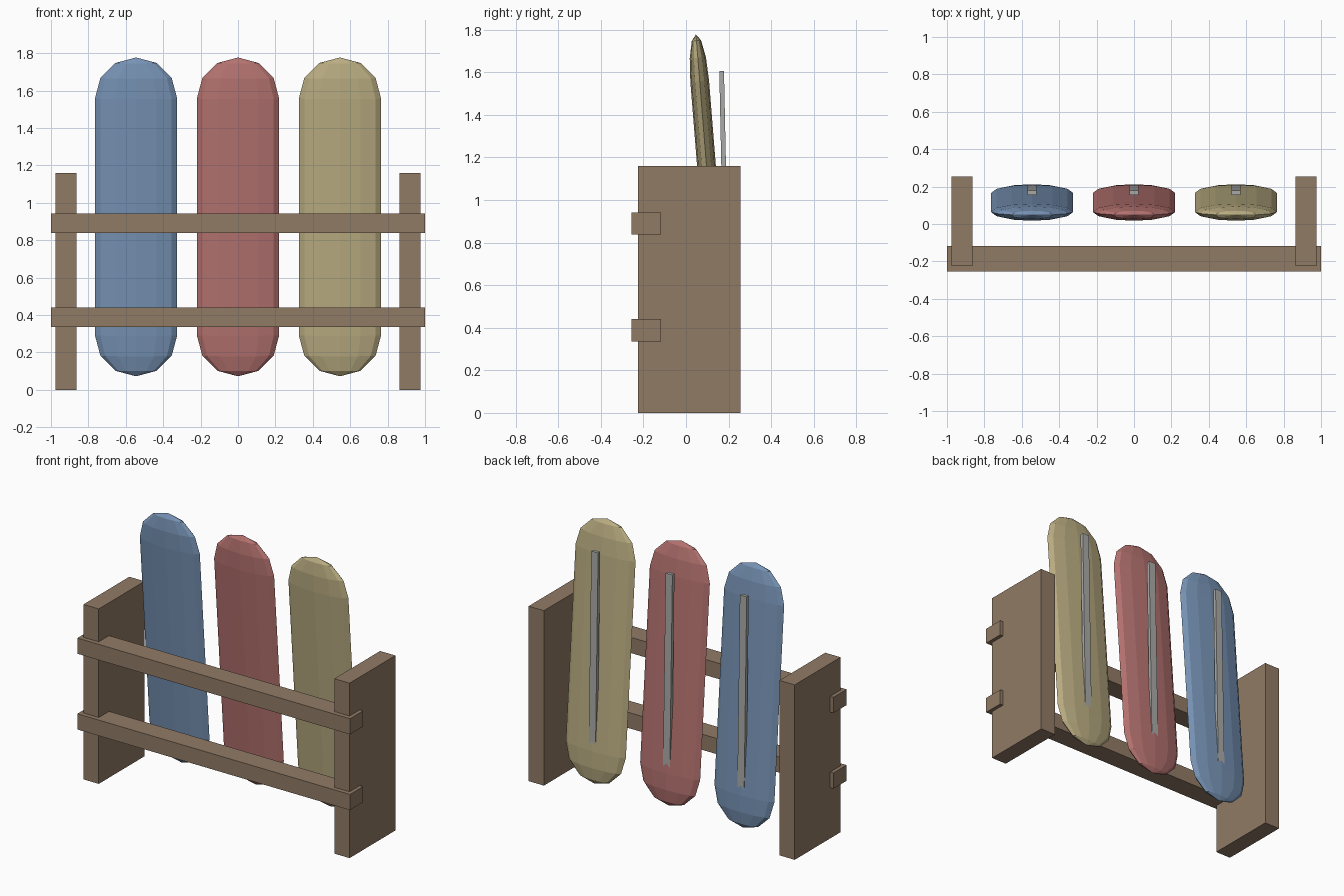
import bpy
import bmesh
import math
from mathutils import Matrix, Vector

cube = bpy.data.objects.get("Cube")
if cube:
    bpy.data.objects.remove(cube)


def material(name, rgb):
    linear = [(c / 255 / 12.92 if c < 11 else ((c / 255 + 0.055) / 1.055) ** 2.4) for c in rgb]
    mat = bpy.data.materials.new(name)
    mat.use_nodes = True
    mat.diffuse_color = (*linear, 1)
    mat.node_tree.nodes["Principled BSDF"].inputs["Base Color"].default_value = (*linear, 1)
    return mat


def finish(name, bm, mat, location, tilt=0):
    bmesh.ops.recalc_face_normals(bm, faces=bm.faces)
    mesh = bpy.data.meshes.new(name)
    bm.to_mesh(mesh)
    bm.free()
    mesh.materials.append(mat)
    obj = bpy.data.objects.new(name, mesh)
    obj.location = location
    obj.rotation_euler.x = tilt
    bpy.context.collection.objects.link(obj)


def box(name, size, mat, location, tilt=0):
    bm = bmesh.new()
    bmesh.ops.create_cube(bm, size=1, matrix=Matrix.Diagonal((*size, 1)))
    finish(name, bm, mat, location, tilt)


def board(name, mat, location, tilt, radius=0.22, half_straight=0.635, flatness=0.2):
    # Half outline of a capsule, spun around z and then flattened
    bm = bmesh.new()
    angles = [math.radians(a) for a in (-90, -60, -30, 0, 0, 30, 60, 90)]
    outline = []
    for i, a in enumerate(angles):
        shift = half_straight if i > 3 else -half_straight
        outline.append(bm.verts.new((radius * math.cos(a), 0, radius * math.sin(a) + shift)))
    edges = [bm.edges.new(pair) for pair in zip(outline, outline[1:])]
    bmesh.ops.spin(bm, geom=outline + edges, cent=(0, 0, 0), axis=(0, 0, 1),
                   angle=math.tau, steps=12)
    bmesh.ops.remove_doubles(bm, verts=bm.verts, dist=0.0005)
    bmesh.ops.scale(bm, vec=Vector((1, flatness, 1)), verts=bm.verts)
    finish(name, bm, mat, location, tilt)


wood = material("brown wood", (145, 123, 102))
grey = material("grey metal", (170, 170, 167))
blue = material("blue", (119, 147, 181))
red = material("red", (181, 115, 112))
yellow = material("yellow", (186, 173, 130))

# Rack: two end panels and two front rails
for side, x in (("right", -0.92), ("left", 0.92)):
    box(side + "_end_panel", (0.112, 0.48, 1.16), wood, (x, 0.015, 0.58))
for level, z in (("lower", 0.388), ("upper", 0.89)):
    box(level + "_rail", (2, 0.138, 0.104), wood, (0, -0.186, z))

# Leaning boards, each with a long strip on its back
for name, mat, x in (("right", blue, -0.545), ("middle", red, 0), ("left", yellow, 0.545)):
    board(name + "_board", mat, (x, 0.115, 0.925), 0.08)
    box(name + "_strip", (0.05, 0.022, 1.3), grey, (x, 0.181, 0.955), 0.021)
